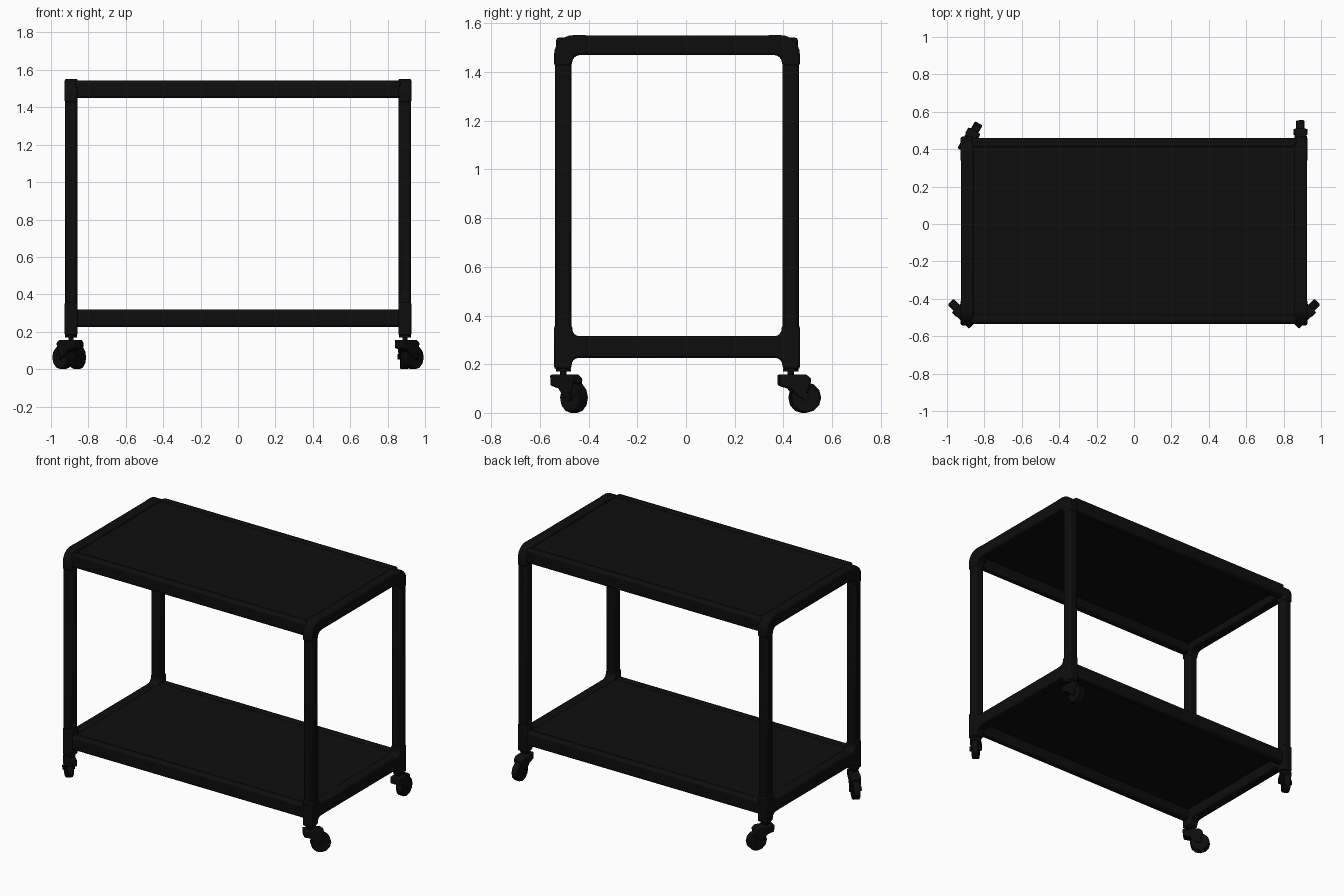
import bpy, bmesh
from math import sin, cos, pi, radians
from mathutils import Matrix, Vector

if "Cube" in bpy.data.objects:
    bpy.data.objects.remove(bpy.data.objects["Cube"])

CY = -0.037            # frame centre line in y
PX, PY = 0.892, 0.467  # post offsets from the frame centre

black = bpy.data.materials.new("black_finish")
black.diffuse_color = (0.004, 0.004, 0.004, 1)
black.use_nodes = True
black.node_tree.nodes["Principled BSDF"].inputs["Base Color"].default_value = black.diffuse_color


def finish(name, bm, matrix=None, bevel=0, segs=2):
    bmesh.ops.recalc_face_normals(bm, faces=bm.faces)
    me = bpy.data.meshes.new(name)
    bm.to_mesh(me)
    bm.free()
    ob = bpy.data.objects.new(name, me)
    bpy.context.collection.objects.link(ob)
    me.materials.append(black)
    if matrix:
        me.transform(matrix)
        if matrix.determinant() < 0:
            me.flip_normals()
    if bevel:
        m = ob.modifiers.new("bevel", 'BEVEL')
        m.width, m.segments, m.limit_method = bevel, segs, 'ANGLE'
        m.angle_limit = radians(50)
    bpy.ops.object.select_all(action='DESELECT')
    ob.select_set(True)
    bpy.context.view_layer.objects.active = ob
    bpy.ops.object.shade_smooth_by_angle(angle=radians(40))
    return ob


def box(name, x, y, z, bevel=0.0):
    bm = bmesh.new()
    bmesh.ops.create_cube(bm, size=1)
    for v in bm.verts:
        v.co = Vector([r[0] + (c + 0.5) * (r[1] - r[0]) for c, r in zip(v.co, (x, y, z))])
    return finish(name, bm, None, bevel)


def plate(name, outline, width, matrix, bevel):
    """Outline in the yz plane, extruded symmetrically along x."""
    bm = bmesh.new()
    f = bm.faces.new([bm.verts.new((-width / 2, y, z)) for y, z in outline])
    g = bmesh.ops.extrude_face_region(bm, geom=[f])
    bmesh.ops.translate(bm, vec=(width, 0, 0),
                        verts=[v for v in g['geom'] if isinstance(v, bmesh.types.BMVert)])
    return finish(name, bm, matrix, bevel)


def cylinder(name, r, depth, matrix, sides=12, bevel=0):
    bm = bmesh.new()
    bmesh.ops.create_cone(bm, cap_ends=True, segments=sides, radius1=r, radius2=r, depth=depth)
    return finish(name, bm, matrix, bevel, 1)


def arc(cy, cz, r, a0, a1, n=6):
    return [(cy + r * cos(radians(a0 + (a1 - a0) * i / n)),
             cz + r * sin(radians(a0 + (a1 - a0) * i / n))) for i in range(n + 1)]


# Corner fittings, y measured from the post axis (outward positive)
elbow = (arc(-0.042, 1.472, 0.08, 0, 90) + [(-0.10, 1.552), (-0.10, 1.47)]
         + arc(-0.068, 1.438, 0.032, 90, 0, 4) + [(-0.033, 1.425), (0.038, 1.425)])
tee = ([(0.038, 0.18), (0.038, 0.36), (-0.037, 0.36)] + arc(-0.067, 0.345, 0.03, 0, -90, 4)
       + [(-0.10, 0.315), (-0.10, 0.226)] + arc(-0.064, 0.196, 0.03, 90, 0, 4) + [(-0.032, 0.18)])

for sx, xn in ((-1, "left"), (1, "right")):
    for sy, yn in ((-1, "front"), (1, "back")):
        x, y = sx * PX, CY + sy * PY
        tag = yn + "_" + xn
        place = Matrix.Translation((x, y, 0)) @ Matrix.Diagonal((1, sy, 1, 1))
        box(tag + "_post", (x - .033, x + .033), (y - .034, y + .034), (0.3, 1.46), 0.014)
        plate(tag + "_elbow", elbow, 0.07, place, 0.010)
        plate(tag + "_tee", tee, 0.07, place, 0.010)
    # End rails joining the front and back posts
    for zn, z0, z1 in (("lower", 0.226, 0.315), ("upper", 1.47, 1.551)):
        x = sx * PX
        box(f"{zn}_{xn}_end_rail", (x - .034, x + .034), (CY - .4, CY + .4), (z0, z1), 0.010)

# Shelves: long rails with a thin panel set near the top
for zn, z0, z1 in (("lower", 0.225, 0.318), ("upper", 1.45, 1.543)):
    for sy, yn in ((-1, "front"), (1, "back")):
        y = CY + sy * 0.471
        box(f"{zn}_{yn}_rail", (-.87, .87), (y - .026, y + .026), (z0, z1), 0.014)
    box(zn + "_shelf_panel", (-.87, .87), (CY - .46, CY + .46), (z1 - 0.025, z1 - 0.006))

# Swivel casters, each turned its own way; y is the trailing direction
hood = [(-0.045, 0.112), (-0.047, 0.157), (0.06, 0.157), (0.082, 0.14),
        (0.075, 0.105), (0.06, 0.055), (0.03, 0.065), (0.0, 0.1)]
for tag, sx, sy, ang in (("front_left", -1, -1, 135), ("front_right", 1, -1, 45),
                         ("back_left", -1, 1, 60), ("back_right", 1, 1, 92)):
    base = (Matrix.Translation((sx * PX, CY + sy * PY, 0))
            @ Matrix.Rotation(radians(ang - 90), 4, 'Z'))
    plate(tag + "_caster_hood", hood, 0.066, base, 0.006)
    side = Matrix.Rotation(pi / 2, 4, 'Y')
    cylinder(tag + "_wheel", 0.063, 0.046,
             base @ Matrix.Translation((0, 0.062, 0.063)) @ side, 12, 0.005)
    cylinder(tag + "_axle", 0.016, 0.074,
             base @ Matrix.Translation((0, 0.062, 0.066)) @ side, 10)
    cylinder(tag + "_stem", 0.014, 0.06, base @ Matrix.Translation((0, 0, 0.17)), 10)
    cylinder(tag + "_collar", 0.032, 0.012, base @ Matrix.Translation((0, 0, 0.176)), 12)
